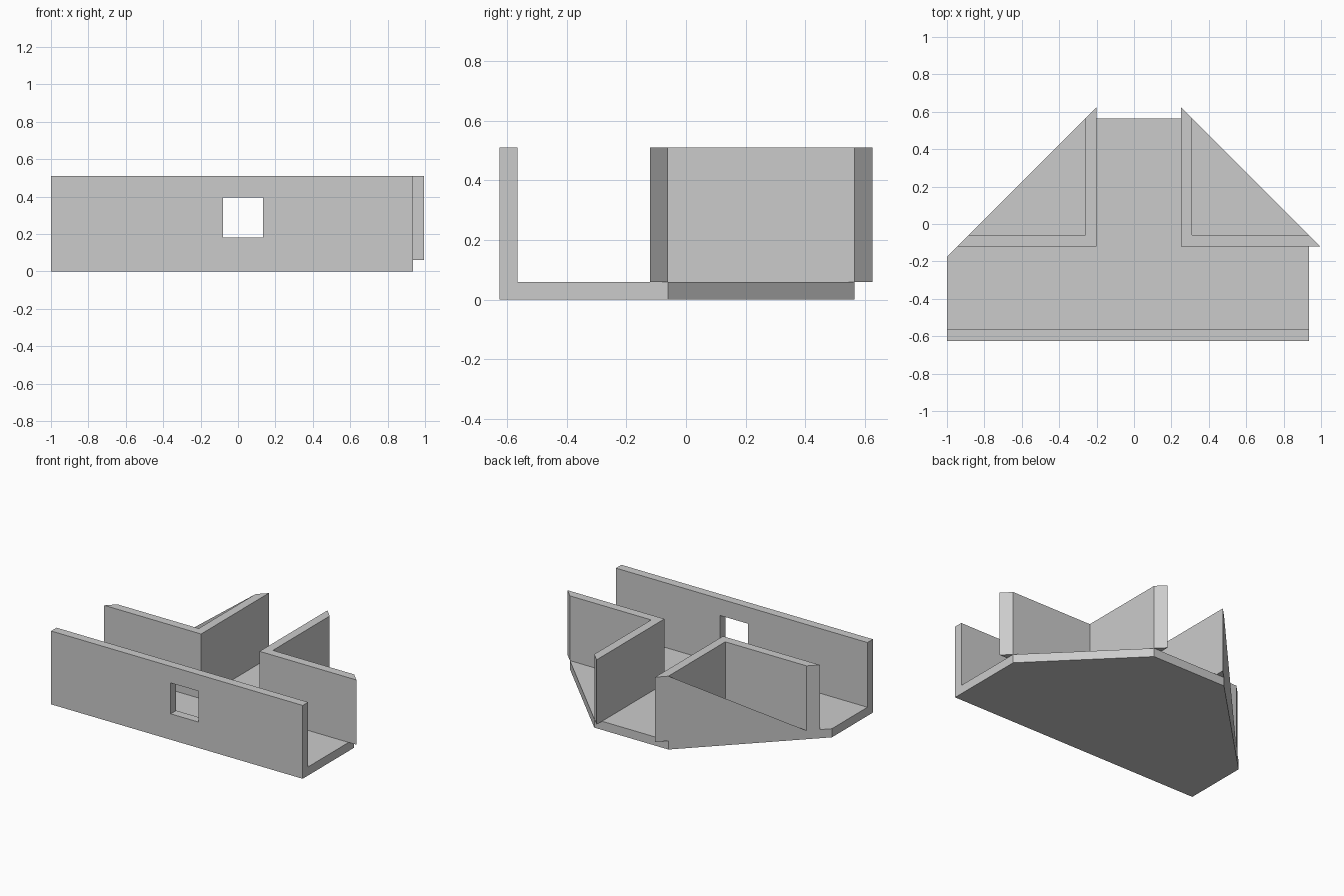
import bpy
import bmesh

cube = bpy.data.objects.get("Cube")
if cube:
    bpy.data.objects.remove(cube, do_unlink=True)

T = 0.06            # sheet thickness
TOP = 0.51          # wall height
FRONT, BACK = -0.625, 0.625
LEFT, RIGHT = -1.0, 0.935

grey = bpy.data.materials.new("plain_grey")
grey.use_nodes = True
grey.diffuse_color = (0.6, 0.6, 0.6, 1)
grey.node_tree.nodes["Principled BSDF"].inputs["Base Color"].default_value = grey.diffuse_color


def finish(name, bm):
    bmesh.ops.recalc_face_normals(bm, faces=bm.faces)
    mesh = bpy.data.meshes.new(name)
    bm.to_mesh(mesh)
    bm.free()
    mesh.materials.append(grey)
    obj = bpy.data.objects.new(name, mesh)
    bpy.context.collection.objects.link(obj)
    return obj


def prism(name, outline, z0, z1):
    """Extrude a plan outline upward from z0 to z1."""
    bm = bmesh.new()
    face = bm.faces.new([bm.verts.new((x, y, z0)) for x, y in outline])
    ext = bmesh.ops.extrude_face_region(bm, geom=[face])
    verts = [g for g in ext["geom"] if isinstance(g, bmesh.types.BMVert)]
    bmesh.ops.translate(bm, verts=verts, vec=(0, 0, z1 - z0))
    return finish(name, bm)


def rect(x0, x1, y0, y1):
    return [(x0, y0), (x1, y0), (x1, y1), (x0, y1)]


def corner_wall(name, x, side):
    """L-shaped wall whose two ends are cut along one diagonal."""
    y = -0.12
    reach = BACK - y
    arm = x + side * reach
    inner = x + side * T
    return prism(name, [(x, BACK), (x, y), (arm, y), (arm - side * T, y + T),
                        (inner, y + T), (inner, BACK - T)], T, TOP)


# Floor with clipped back corners
prism("floor", [(LEFT, FRONT), (RIGHT, FRONT), (RIGHT, -0.06), (0.31, BACK - T),
                (-0.26, BACK - T), (LEFT, -0.175)], 0, T)

# Front wall with a square window
wall = prism("front_wall", rect(LEFT, RIGHT, FRONT, FRONT + T), T, TOP)
cutter = prism("window_cutter", rect(-0.08, 0.135, FRONT - T, FRONT + 2 * T), 0.18, 0.395)
cutter.hide_render = True
cut = wall.modifiers.new("window", "BOOLEAN")
cut.operation = "DIFFERENCE"
cut.solver = "EXACT"
cut.object = cutter
bpy.context.view_layer.objects.active = wall
bpy.ops.object.modifier_apply(modifier=cut.name)
bpy.data.objects.remove(cutter, do_unlink=True)

# Corner walls either side of the rear passage
corner_wall("left_corner_wall", 0.25, 1)
corner_wall("right_corner_wall", -0.2, -1)

# Thin sloping panel across the open side of the right corner
bm = bmesh.new()
bm.faces.new([bm.verts.new(p) for p in ((-0.885, -0.06, T), (-0.26, BACK - T, TOP),
                                        (-0.26, BACK - T, T))])
finish("diagonal_panel", bm)
